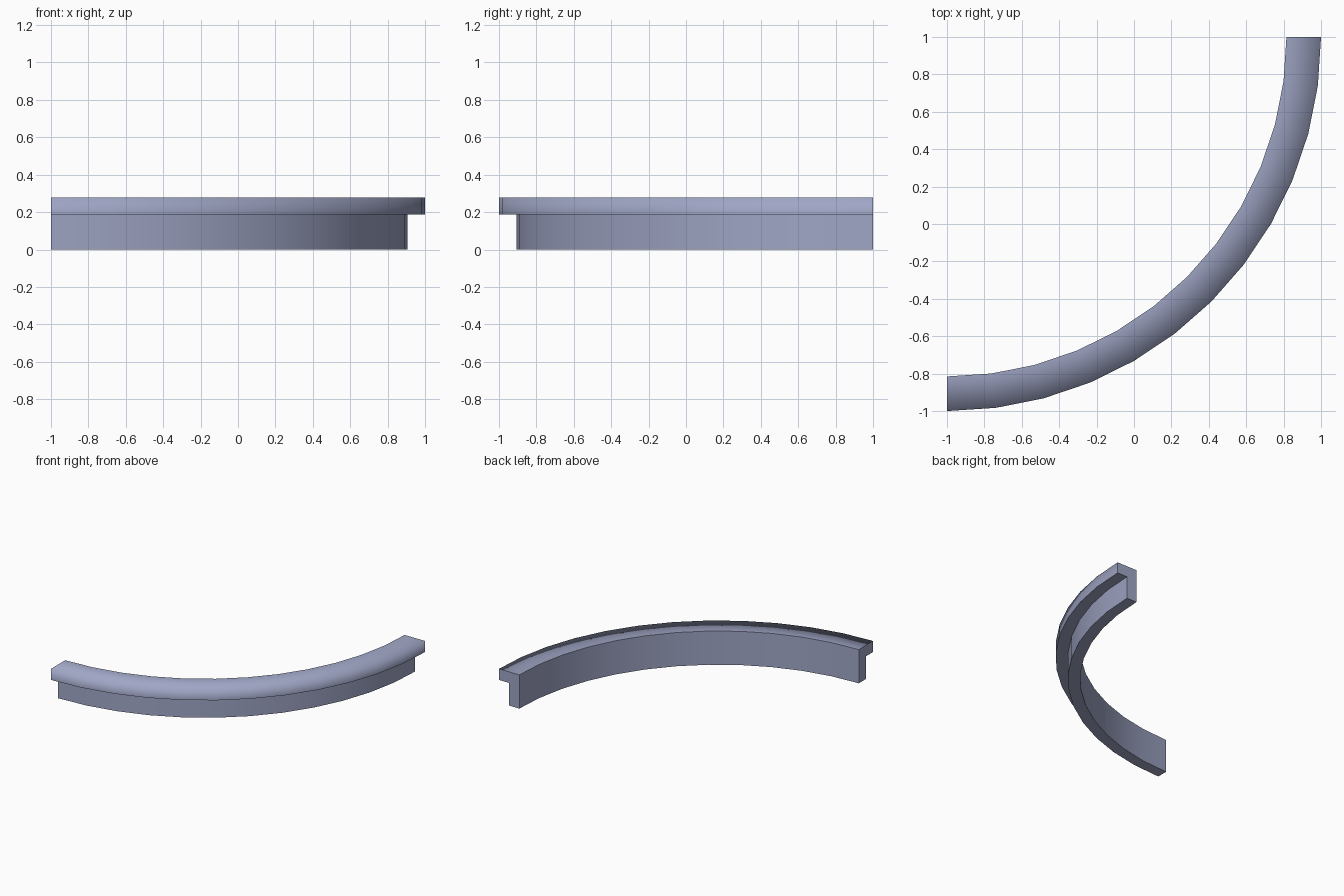
import bpy, bmesh, math

if "Cube" in bpy.data.objects:
    bpy.data.objects.remove(bpy.data.objects["Cube"])

# Quarter-circle curb: an L-shaped section swept around one corner
SEGS = 12
CX, CY = -1.0, 1.0
R_IN, R_WALL, R_OUT = 1.815, 1.907, 2.0
Z_LIP, Z_TOP = 0.186, 0.277
profile = [(R_IN, 0), (R_WALL, 0), (R_WALL, Z_LIP),
           (R_OUT, Z_LIP), (R_OUT, Z_TOP), (R_IN, Z_TOP)]
ROUNDED = 4  # the outer top corner is shaded as one soft surface
n = len(profile)

bm = bmesh.new()
rings = []
for i in range(SEGS + 1):
    a = -math.pi / 2 * i / SEGS
    rings.append([bm.verts.new((CX + r * math.cos(a), CY + r * math.sin(a), z))
                  for r, z in profile])

# swept sides
for a, b in zip(rings, rings[1:]):
    for j in range(n):
        k = (j + 1) % n
        bm.faces.new((a[j], a[k], b[k], b[j]))
# L-shaped end caps
bm.faces.new(rings[0])
bm.faces.new(rings[-1][::-1])
bmesh.ops.recalc_face_normals(bm, faces=bm.faces)

# smooth shading, with every profile corner sharp except the soft one
for f in bm.faces:
    f.smooth = True
for a, b in zip(rings, rings[1:]):
    for j in range(n):
        if j != ROUNDED:
            bm.edges.get((a[j], b[j])).smooth = False
for ring in (rings[0], rings[-1]):
    for j in range(n):
        bm.edges.get((ring[j], ring[(j + 1) % n])).smooth = False

mesh = bpy.data.meshes.new("curved_trim")
bm.to_mesh(mesh)
bm.free()
obj = bpy.data.objects.new("curved_trim", mesh)
bpy.context.collection.objects.link(obj)

mat = bpy.data.materials.new("blue grey")
mat.diffuse_color = (0.35, 0.38, 0.56, 1)
mat.use_nodes = True
mat.node_tree.nodes["Principled BSDF"].inputs["Base Color"].default_value = mat.diffuse_color
mesh.materials.append(mat)
